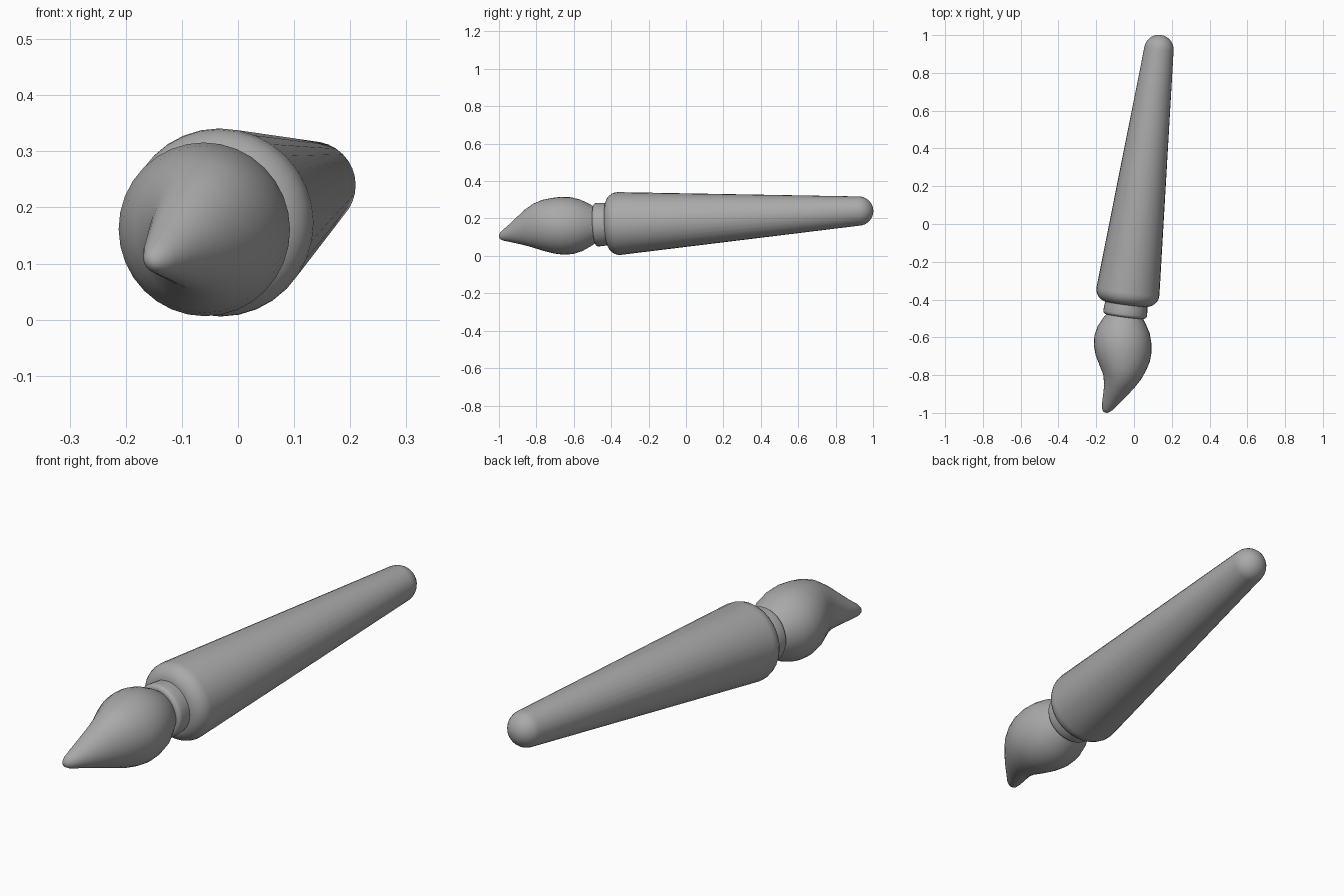
import bpy, bmesh, math
from mathutils import Vector

cube = bpy.data.objects.get("Cube")
if cube:
    bpy.data.objects.remove(cube, do_unlink=True)

grey = bpy.data.materials.new("plain grey")
grey.use_nodes = True
grey.diffuse_color = (0.4, 0.4, 0.4, 1)
grey.node_tree.nodes["Principled BSDF"].inputs["Base Color"].default_value = (0.4, 0.4, 0.4, 1)

# Shared tilted axis of the handle
AXIS = Vector((0.128, 1, 0.052)).normalized()
ORIGIN = Vector((-0.035, -0.38, 0.172))
SIDE = AXIS.cross(Vector((0, 0, 1))).normalized()
UP = SIDE.cross(AXIS)
SIDES = 32


def loft(name, rings):
    """Skin (centre, side radius, up radius) rings and cap both ends."""
    bm = bmesh.new()
    loops = []
    for centre, rs, ru in rings:
        angles = [2 * math.pi * i / SIDES for i in range(SIDES)]
        loops.append([bm.verts.new(centre + SIDE * rs * math.cos(a) + UP * ru * math.sin(a))
                      for a in angles])
    for a, b in zip(loops, loops[1:]):
        for i in range(SIDES):
            j = (i + 1) % SIDES
            bm.faces.new((a[i], a[j], b[j], b[i]))
    bm.faces.new(loops[0])
    bm.faces.new(loops[-1])
    bmesh.ops.recalc_face_normals(bm, faces=bm.faces)
    mesh = bpy.data.meshes.new(name)
    bm.to_mesh(mesh)
    bm.free()
    mesh.materials.append(grey)
    obj = bpy.data.objects.new(name, mesh)
    bpy.context.collection.objects.link(obj)
    bpy.ops.object.select_all(action='DESELECT')
    obj.select_set(True)
    bpy.context.view_layer.objects.active = obj
    bpy.ops.object.shade_smooth_by_angle(angle=math.radians(45))
    return obj


def turned(name, profile):
    """Round part from (distance along axis, radius) pairs."""
    return loft(name, [(ORIGIN + AXIS * t, r, r) for t, r in profile])


def arc(t, r, size, start, end, steps=6):
    """Rounded corner of a profile about (t, r)."""
    for i in range(steps + 1):
        a = math.radians(start + (end - start) * i / steps)
        yield t + size * math.cos(a), r + size * math.sin(a)


# Tapered handle with a rounded shoulder and a domed end
handle = [(-0.045, 0.06)] + list(arc(0.02, 0.103, 0.065, 180, 86))
handle += list(arc(1.316, 0, 0.078, 86, 2, 8))
turned("handle", handle)

# Collar between handle and bristles
collar = [(-0.11, 0.06)] + list(arc(-0.093, 0.1, 0.017, 180, 90, 4))
collar += [(-0.065, 0.115), (-0.04, 0.112), (0.0, 0.112)]
turned("collar", collar)

# Bristle head: y, centre x, centre z, side radius, up radius
sections = [
    (-0.47, -0.047, 0.167, 0.085, 0.085),
    (-0.51, -0.051, 0.166, 0.112, 0.112),
    (-0.56, -0.055, 0.164, 0.139, 0.138),
    (-0.61, -0.059, 0.162, 0.152, 0.152),
    (-0.66, -0.060, 0.161, 0.154, 0.155),
    (-0.71, -0.060, 0.161, 0.145, 0.149),
    (-0.76, -0.060, 0.162, 0.125, 0.138),
    (-0.81, -0.063, 0.160, 0.101, 0.120),
    (-0.86, -0.079, 0.150, 0.079, 0.095),
    (-0.91, -0.104, 0.133, 0.060, 0.066),
    (-0.95, -0.126, 0.119, 0.043, 0.043),
    (-0.98, -0.140, 0.110, 0.029, 0.028),
    (-0.994, -0.147, 0.106, 0.017, 0.016),
    (-0.999, -0.149, 0.105, 0.006, 0.006),
]
loft("bristles", [(Vector((x, y, z)), rs, ru) for y, x, z, rs, ru in sections])
